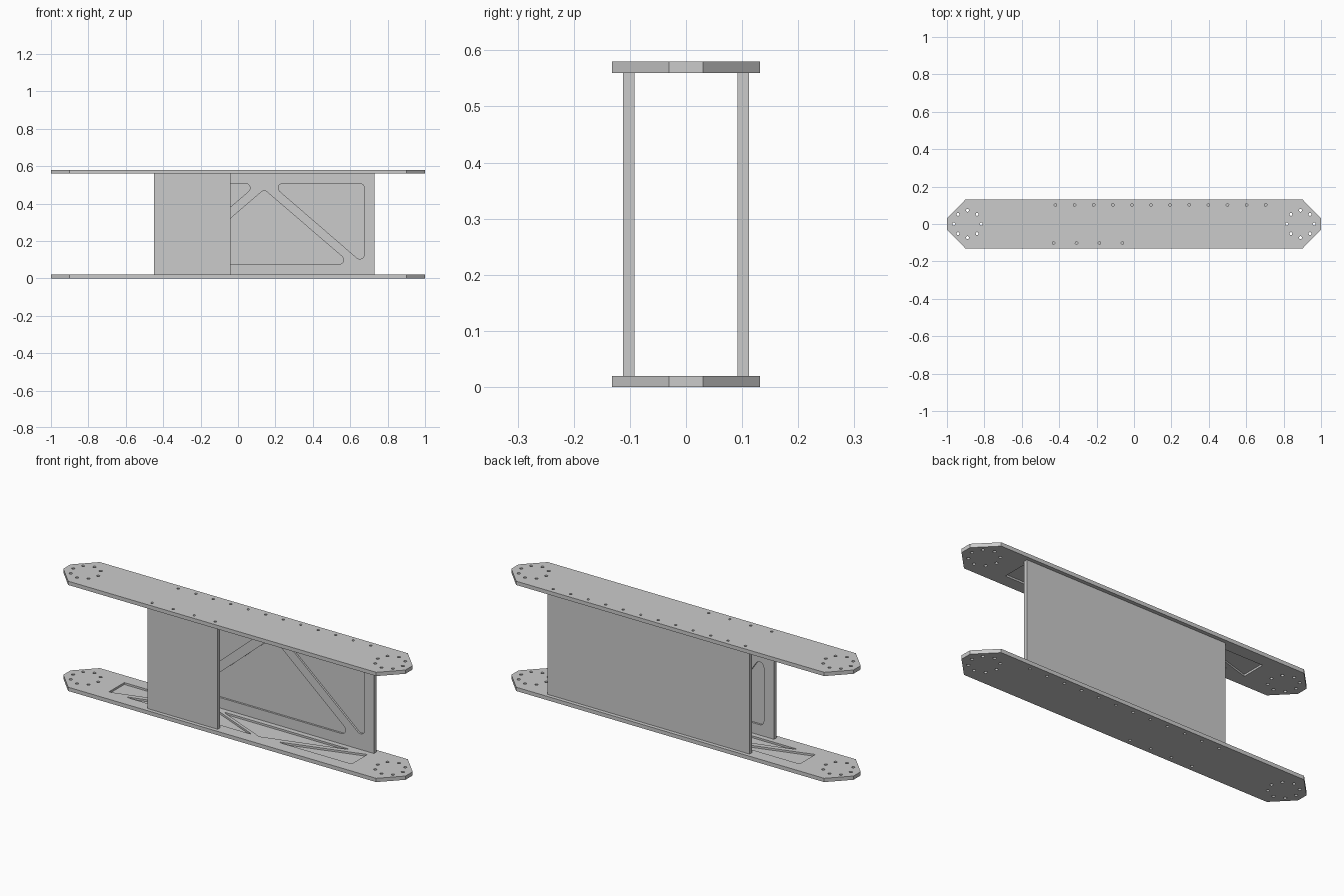
import bpy, bmesh, math
from mathutils import Vector

if "Cube" in bpy.data.objects:
    bpy.data.objects.remove(bpy.data.objects["Cube"])

HEIGHT, THICK, POCKET = 0.58, 0.02, 0.01
WEB_Y = 0.102


def prism(bm, pts, lo, hi, axis):
    """Extrude a 2D outline along z (plates) or y (webs)."""
    place = (lambda p, d: (p[0], p[1], d)) if axis == 'z' else (lambda p, d: (p[0], d, p[1]))
    a = [bm.verts.new(place(p, lo)) for p in pts]
    b = [bm.verts.new(place(p, hi)) for p in pts]
    bm.faces.new(a)
    bm.faces.new(b)
    n = len(pts)
    for i in range(n):
        j = (i + 1) % n
        bm.faces.new((a[i], a[j], b[j], b[i]))


def rounded(pts, r, seg=8):
    """Fillet every corner of a convex outline."""
    out, n = [], len(pts)
    for i in range(n):
        p = Vector(pts[i])
        u = (Vector(pts[i - 1]) - p).normalized()
        v = (Vector(pts[(i + 1) % n]) - p).normalized()
        half = u.angle(v) / 2
        c = p + (u + v).normalized() * (r / math.sin(half))
        t = r / math.tan(half)
        s, e = p + u * t - c, p + v * t - c
        a0 = math.atan2(s.y, s.x)
        d = (math.atan2(e.y, e.x) - a0 + math.pi) % (2 * math.pi) - math.pi
        for k in range(seg + 1):
            a = a0 + d * k / seg
            out.append((c.x + r * math.cos(a), c.y + r * math.sin(a)))
    return out


def circle(x, y, r, n=16):
    return [(x + r * math.cos(2 * math.pi * k / n), y + r * math.sin(2 * math.pi * k / n))
            for k in range(n)]


def make_object(name, solids, axis):
    bm = bmesh.new()
    for pts, lo, hi in solids:
        prism(bm, pts, lo, hi, axis)
    bmesh.ops.recalc_face_normals(bm, faces=bm.faces)
    mesh = bpy.data.meshes.new(name)
    bm.to_mesh(mesh)
    bm.free()
    ob = bpy.data.objects.new(name, mesh)
    bpy.context.collection.objects.link(ob)
    return ob


def carved(name, solid, cuts, axis):
    """Solid prism with all its pockets and holes cut out."""
    ob = make_object(name, [solid], axis)
    cutter = make_object(name + "_cutter", cuts, axis)
    cutter.hide_render = True
    mod = ob.modifiers.new("cut", 'BOOLEAN')
    mod.operation, mod.solver, mod.object = 'DIFFERENCE', 'EXACT', cutter
    dg = bpy.context.evaluated_depsgraph_get()
    mesh = bpy.data.meshes.new_from_object(ob.evaluated_get(dg))
    ob.modifiers.clear()
    ob.data = mesh
    bpy.data.objects.remove(cutter)
    bpy.ops.object.select_all(action='DESELECT')
    ob.select_set(True)
    bpy.context.view_layer.objects.active = ob
    bpy.ops.object.shade_smooth_by_angle(angle=math.radians(30))
    return ob


def spin(pts, cx=0.0, cy=0.0):
    """Half-turn copy of an outline about a point."""
    return [(2 * cx - x, 2 * cy - y) for x, y in pts]


# Flange plates: chamfered ends, truss pockets inside, bolt holes right through
outline = [(-1, -0.03), (-0.9, -0.132), (0.9, -0.132), (1, -0.03),
           (1, 0.03), (0.9, 0.132), (-0.9, 0.132), (-1, 0.03)]
end_tri = [(0.27, -0.065), (0.71, -0.065), (0.71, 0.065)]
mid_tri = [(0.62, 0.065), (0.17, -0.065), (-0.13, 0.065)]
plate_pockets = [rounded(t, 0.003, 4) for t in
                 (end_tri, mid_tri, spin(end_tri), spin(mid_tri))]
holes = [circle(s * 0.89 + 0.073 * math.cos(k * math.pi / 4),
                0.073 * math.sin(k * math.pi / 4), 0.008)
         for s in (-1, 1) for k in range(8)]
holes += [circle(-0.42 + 0.1022 * k, WEB_Y, 0.007) for k in range(12)]
holes += [circle(-0.43 + 0.1227 * k, -WEB_Y, 0.007) for k in range(4)]

for name, base, s in (("bottom_plate", 0, 1), ("top_plate", HEIGHT, -1)):
    cuts = [(p, base + s * (THICK - POCKET), base + s * (THICK + 0.01)) for p in plate_pockets]
    cuts += [(h, base - s * 0.01, base + s * (THICK + 0.01)) for h in holes]
    carved(name, (outline, base, base + s * THICK), cuts, 'z')

# Web walls: pockets on the inward faces
def web(name, x0, x1, side, tris):
    rect = [(x0, THICK), (x1, THICK), (x1, HEIGHT - THICK), (x0, HEIGHT - THICK)]
    inner, outer = side * (WEB_Y - 0.01), side * (WEB_Y + 0.01)
    cuts = [(rounded(t, 0.024), inner - side * 0.01, inner + side * POCKET) for t in tris]
    carved(name, (rect, inner, outer), cuts, 'y')


corner = [(0.175, 0.507), (0.675, 0.507), (0.675, 0.075)]
web("back_web", -0.45, 0.73, 1, [
    corner,
    [(0.28 - x, z) for x, z in corner],
    [(-0.325, 0.075), (0.605, 0.075), (0.14, 0.475)]])

lower = [(-0.39, 0.462), (-0.39, 0.075), (-0.13, 0.075)]
web("front_web", -0.45, -0.04, -1, [lower, spin(lower, -0.245, 0.291)])
